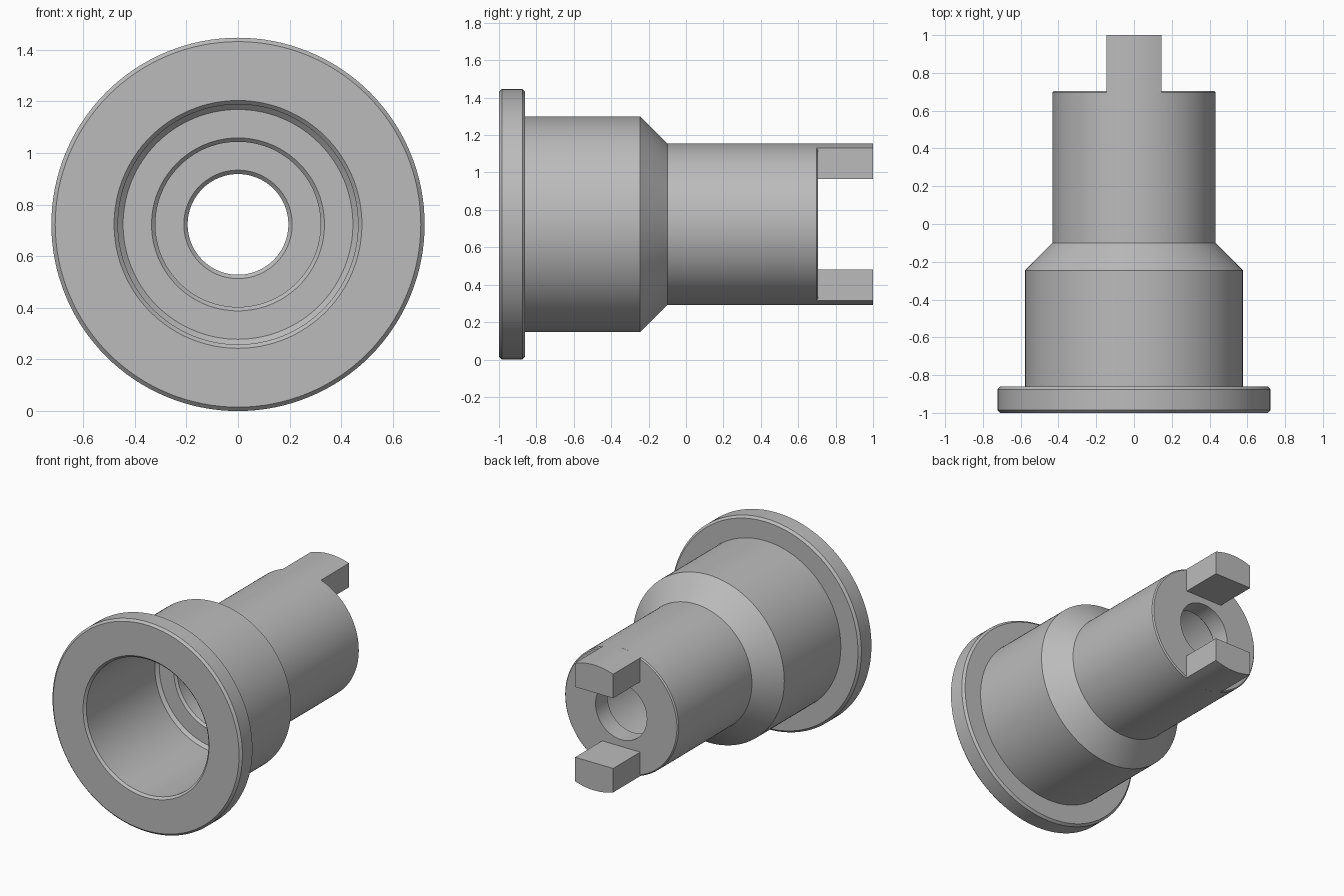
import bpy, bmesh, math
from mathutils import Matrix, Vector

if "Cube" in bpy.data.objects:
    bpy.data.objects.remove(bpy.data.objects["Cube"], do_unlink=True)

AXIS_Z = 0.723      # height of the shaft axis
NECK_R = 0.432
NECK_END = 0.705
C = 0.015           # small chamfer

steel = bpy.data.materials.new("grey steel")
steel.use_nodes = True
grey = (0.5, 0.5, 0.5, 1)
steel.diffuse_color = grey
steel.node_tree.nodes["Principled BSDF"].inputs["Base Color"].default_value = grey


def finish(bm, name):
    bmesh.ops.recalc_face_normals(bm, faces=bm.faces)
    mesh = bpy.data.meshes.new(name)
    bm.to_mesh(mesh)
    bm.free()
    obj = bpy.data.objects.new(name, mesh)
    bpy.context.collection.objects.link(obj)
    mesh.materials.append(steel)
    bpy.ops.object.select_all(action="DESELECT")
    obj.select_set(True)
    bpy.context.view_layer.objects.active = obj
    bpy.ops.object.shade_smooth_by_angle(angle=math.radians(25))
    return obj


def lathe(name, profile, steps=128):
    """Spin a closed (radius, y) profile around the shaft axis."""
    bm = bmesh.new()
    verts = [bm.verts.new((r, y, AXIS_Z)) for r, y in profile]
    edges = [bm.edges.new((v, verts[i - 1])) for i, v in enumerate(verts)]
    bmesh.ops.spin(bm, geom=verts + edges, cent=(0, 0, AXIS_Z), axis=(0, 1, 0),
                   angle=math.tau, steps=steps)
    bmesh.ops.remove_doubles(bm, verts=bm.verts, dist=1e-4)
    return finish(bm, name)


# Hollow stepped body: outer skin from front to back, then bores back to front
outer = [(0.723 - C, -1), (0.723, -1 + C), (0.723, -0.86 - C), (0.723 - C, -0.86),
         (0.577, -0.86), (0.577, -0.245), (NECK_R, -0.10),
         (NECK_R, NECK_END - 0.008), (NECK_R - 0.008, NECK_END)]
small_bore = [(0.195, NECK_END), (0.195, 0.56 + C), (0.195 + C, 0.56)]
middle_bore = [(0.32, 0.56), (0.32, -0.22 + C), (0.32 + C, -0.22)]
large_bore = [(0.445, -0.22), (0.465, -0.24), (0.465, -1 + C), (0.465 + C, -1)]
lathe("stepped_sleeve", outer + small_bore + middle_bore + large_bore)


def drive_tab(name, side):
    """Flat-sided tab whose outer face follows the neck."""
    half, inner, n = 0.145, 0.242, 8
    spread = math.asin(half / NECK_R)
    angles = [spread * (2 * i / n - 1) for i in range(n + 1)]
    section = [(NECK_R * math.sin(a), NECK_R * math.cos(a)) for a in angles]
    section += [(half, inner), (-half, inner)]
    bm = bmesh.new()
    base = bm.faces.new([bm.verts.new((x, NECK_END - 0.01, z)) for x, z in section])
    top = bmesh.ops.extrude_face_region(bm, geom=[base], use_keep_orig=True)["geom"]
    bmesh.ops.translate(bm, verts=[g for g in top if isinstance(g, bmesh.types.BMVert)],
                        vec=Vector((0, 1 - NECK_END + 0.01, 0)))
    turn = Matrix.Rotation(0 if side > 0 else math.pi, 4, "Y")
    bm.transform(Matrix.Translation((0, 0, AXIS_Z)) @ turn)
    return finish(bm, name)


drive_tab("upper_drive_tab", 1)
drive_tab("lower_drive_tab", -1)
